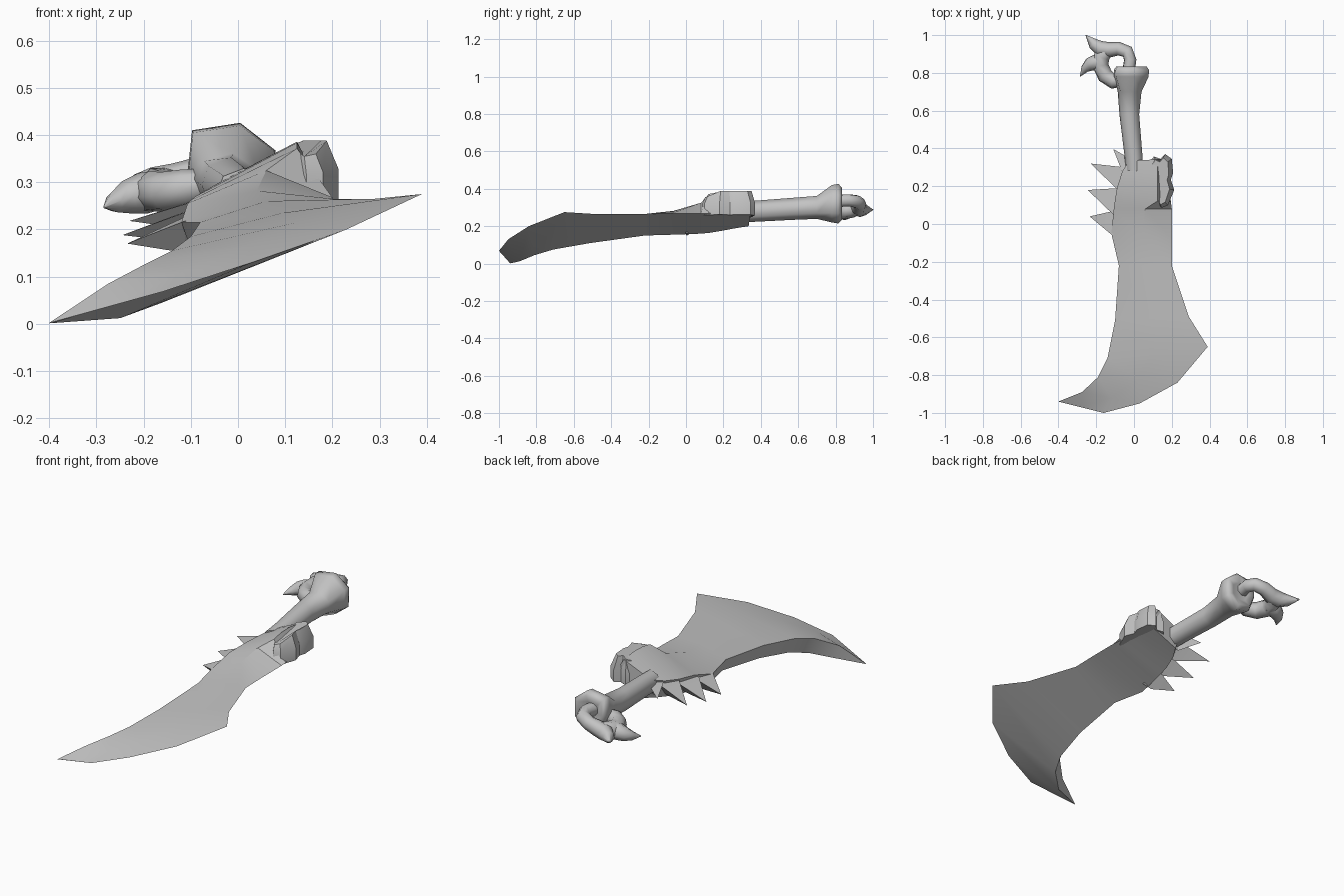
import bpy, math
from mathutils import Vector

cube = bpy.data.objects.get("Cube")
if cube:
    bpy.data.objects.remove(cube)

grey = bpy.data.materials.new("plain grey")
grey.use_nodes = True
COLOUR = (0.55, 0.55, 0.55, 1)
grey.diffuse_color = COLOUR
grey.node_tree.nodes["Principled BSDF"].inputs["Base Color"].default_value = COLOUR


def build(name, verts, faces, angle=30):
    mesh = bpy.data.meshes.new(name)
    mesh.from_pydata([tuple(v) for v in verts], [], faces)
    mesh.materials.append(grey)
    obj = bpy.data.objects.new(name, mesh)
    bpy.context.collection.objects.link(obj)
    bpy.ops.object.select_all(action='DESELECT')
    obj.select_set(True)
    bpy.context.view_layer.objects.active = obj
    bpy.ops.object.mode_set(mode='EDIT')
    bpy.ops.mesh.select_all(action='SELECT')
    bpy.ops.mesh.remove_doubles(threshold=0.0005)
    bpy.ops.mesh.normals_make_consistent(inside=False)
    bpy.ops.object.mode_set(mode='OBJECT')
    bpy.ops.object.shade_smooth_by_angle(angle=math.radians(angle))
    return obj


def loft(name, rings, angle=30):
    """Skin equal-length rings and cap both ends."""
    n = len(rings[0])
    verts = [v for ring in rings for v in ring]
    faces = [(k * n + i, k * n + (i + 1) % n, (k + 1) * n + (i + 1) % n, (k + 1) * n + i)
             for k in range(len(rings) - 1) for i in range(n)]
    faces += [tuple(range(n)), tuple(range(len(verts) - n, len(verts)))]
    return build(name, verts, faces, angle)


def tube(name, path, sides=8):
    """Round tube through (x, y, z, radius) points."""
    pts = [Vector(p[:3]) for p in path]
    rings = []
    for i, p in enumerate(path):
        along = (pts[min(i + 1, len(pts) - 1)] - pts[max(i - 1, 0)]).normalized()
        side = along.cross(Vector((-0.3, 0, 1))).normalized()
        up = side.cross(along)
        rings.append([pts[i] + p[3] * (side * math.cos(a) + up * math.sin(a))
                      for a in (math.tau * k / sides for k in range(sides))])
    return loft(name, rings, 60)


# Blade and guard: wedge sections of thick spine, raised ridge and sharp edge
sections = [  # spine x, y, top z, bottom z, ridge x, z, edge x, y, z
    (-.03, .335, .305, .20, .125, .375, .19, .345, .268),
    (-.065, .27, .285, .19, .125, .386, .19, .25, .266),
    (-.09, .19, .27, .175, .125, .384, .19, .18, .265),
    (-.10, .13, .262, .165, .125, .372, .195, .12, .267),
    (-.107, .08, .255, .16, .06, .325, .20, .08, .268),
    (-.12, -.05, .215, .155, .04, .282, .20, -.08, .268),
    (-.08, -.22, .215, .15, .06, .26, .20, -.22, .265),
    (-.10, -.51, .185, .11, .095, .235, .29, -.49, .265),
    (-.14, -.71, .155, .075, .125, .215, .39, -.65, .275),
    (-.19, -.81, .13, .045, .02, .165, .23, -.84, .20),
    (-.275, -.89, .085, .012, -.12, .108, .03, -.95, .13),
    (-.40, -.94, .002, .001, -.28, .035, -.16, -1.0, .068),
]
rings = []
for sx, sy, top, low, rx, rz, ex, ey, ez in sections:
    along = (rx - sx) / (ex - sx)
    inset = 0.35 * (top - low)
    rings.append([(sx, sy, top), (rx, sy + (ey - sy) * along, rz), (ex, ey, ez),
                  (sx + inset, sy, low)])
loft("blade", rings)

# Knobbly boss on the edge side of the guard, flush with its ridge
boss = [(.115, .13), (.145, .085), (.18, .10), (.213, .18), (.195, .235), (.207, .27),
        (.2, .345), (.165, .37), (.14, .345), (.105, .357), (.08, .325)]
cx, cy = .13, .22
loft("guard_boss", [
    [(x, y, .235 + .13 * x) for x, y in boss],
    [(x, y, .29 + .18 * x) for x, y in boss],
    [(cx + (x - cx) * .7, cy + (y - cy) * .87, min(.388, .325 + .35 * y, .325 + .5 * x))
     for x, y in boss]])

# Spikes: flat-topped, keeled prongs along the spine side of the guard
spikes = [  # base start, base end, tip, base height
    ((-.115, -.06), (-.105, .07), (-.235, .04, .17), .195),
    ((-.11, .05), (-.08, .19), (-.245, .18, .188), .215),
    ((-.085, .18), (-.05, .3), (-.23, .32, .218), .24),
    ((-.06, .27), (-.01, .34), (-.11, .397, .248), .26)]
for number, (a, b, tip, z) in enumerate(spikes, 1):
    base = [(*a, z + .022), (*b, z + .035), ((a[0] + b[0]) / 2, (a[1] + b[1]) / 2, z - .045)]
    root = [(x + .05, y, h + .01) for x, y, h in base]
    build(f"guard_spike_{number}", root + base + [tip],
          [(i, (i + 1) % 3, 3 + (i + 1) % 3, 3 + i) for i in range(3)]
          + [(3 + i, 3 + (i + 1) % 3, 6) for i in range(3)] + [(0, 1, 2)], 20)

# Handle: round grip flaring into an uneven seven-sided pommel
section = [Vector(p) for p in ((.92, .45), (.15, 1), (-.9, .85), (-1, 0), (-.65, -.8),
                               (.2, -1), (.9, -.5))]
profile = [  # centre x, y, centre z, half width, half height, unevenness
    (.005, .28, .275, .05, .055, 0), (.0, .36, .279, .05, .057, 0),
    (-.022, .58, .293, .055, .06, 0), (-.02, .7, .3, .066, .062, .3),
    (-.01, .78, .32, .095, .1, 1), (-.01, .815, .32, .097, .106, 1),
    (-.01, .835, .32, .083, .085, 1), (-.01, .825, .32, .05, .05, 1)]
rings = []
for x, y, z, w, h, uneven in profile:
    shape = [p.normalized().lerp(p, uneven) for p in section]
    rings.append([(x + w * p.x, y, z + h * p.y) for p in shape])
loft("handle", rings, 75)

# Hooked ring hanging from the pommel, ending in two claws
tube("ring_upper_claw", [(-.03, .8, .335, .035), (-.02, .87, .338, .034), (-.035, .912, .332, .035),
                         (-.08, .928, .318, .036), (-.13, .922, .3, .041), (-.178, .928, .29, .042),
                         (-.215, .955, .287, .03), (-.255, 1.0, .288, .002)])
tube("ring_lower_arc", [(-.05, .76, .3, .03), (-.11, .755, .288, .04), (-.152, .785, .28, .043),
                        (-.178, .84, .28, .045), (-.17, .89, .288, .045), (-.14, .92, .298, .034)])
tube("ring_lower_claw", [(-.16, .86, .285, .04), (-.2, .855, .277, .044), (-.235, .845, .268, .036),
                         (-.262, .82, .257, .022), (-.284, .782, .247, .002)])
